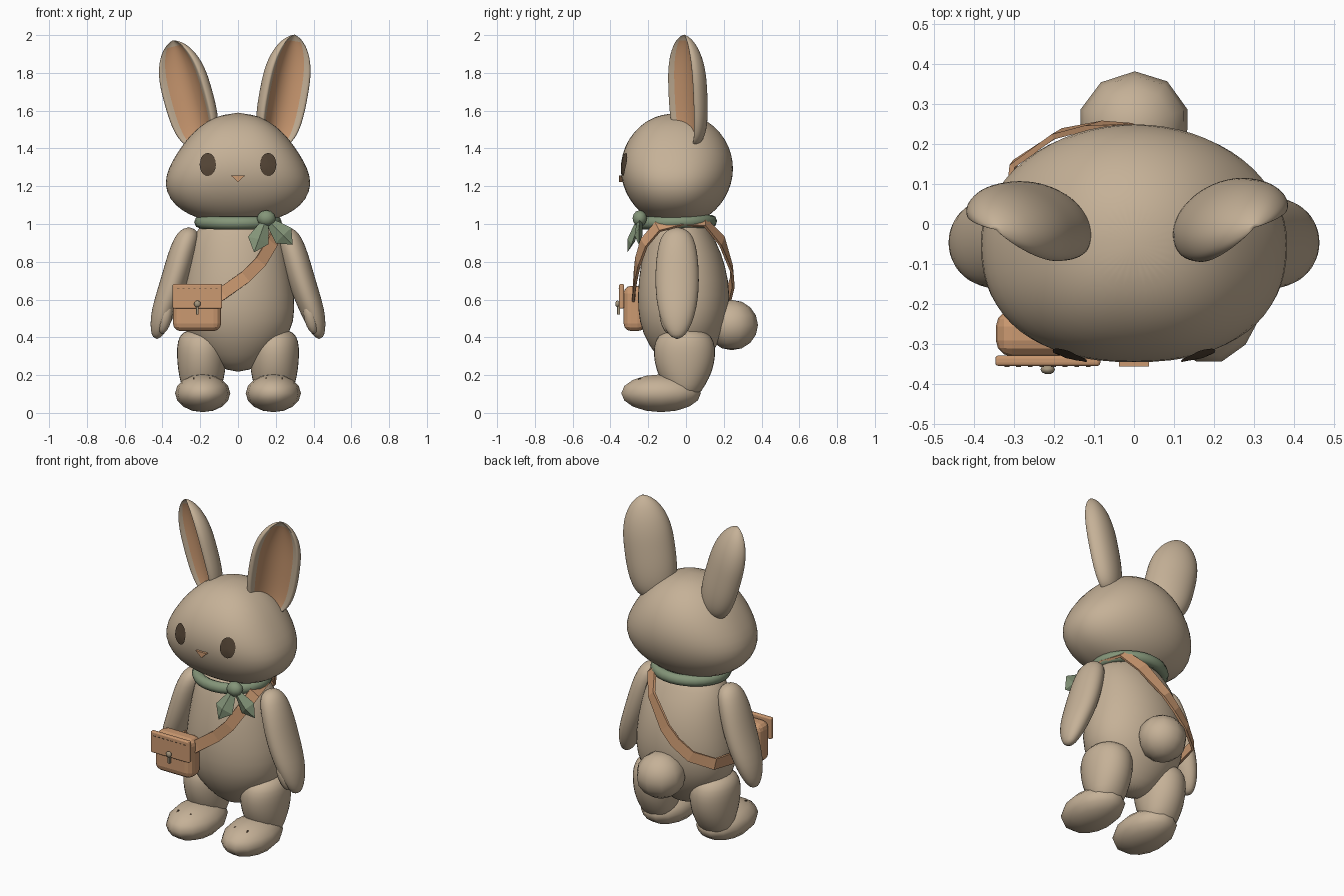
import bpy, bmesh, math
from mathutils import Vector, Matrix
from mathutils.bvhtree import BVHTree

cube = bpy.data.objects.get("Cube")
if cube:
    bpy.data.objects.remove(cube)


def material(name, rgb):
    m = bpy.data.materials.new(name)
    m.use_nodes = True
    m.diffuse_color = (*rgb, 1)
    m.node_tree.nodes["Principled BSDF"].inputs["Base Color"].default_value = (*rgb, 1)
    return m


FUR = material("fur_beige", (0.56, 0.44, 0.31))
LEATHER = material("tan_leather", (0.6, 0.32, 0.165))
GREEN = material("scarf_green", (0.23, 0.3, 0.19))
DARK = material("dark_brown", (0.09, 0.06, 0.037))
METAL = material("dull_metal", (0.38, 0.31, 0.21))


def make(name, verts, faces, mats, smooth=True, sub=0):
    me = bpy.data.meshes.new(name)
    me.from_pydata(verts, [], faces)
    bm = bmesh.new()
    bm.from_mesh(me)
    bmesh.ops.recalc_face_normals(bm, faces=bm.faces)
    bm.to_mesh(me)
    bm.free()
    for m in mats:
        me.materials.append(m)
    for p in me.polygons:
        p.use_smooth = smooth
    ob = bpy.data.objects.new(name, me)
    bpy.context.collection.objects.link(ob)
    if sub:
        mod = ob.modifiers.new("Smooth", "SUBSURF")
        mod.levels = mod.render_levels = sub
    return ob


def skin(rings, start, end):
    """Join equal rings of points into a closed body with a point at each end."""
    n = len(rings[0])
    verts = [start] + [p for r in rings for p in r] + [end]
    last = len(verts) - 1
    faces = [(0, 1 + (j + 1) % n, 1 + j) for j in range(n)]
    for i in range(len(rings) - 1):
        a, b = 1 + i * n, 1 + (i + 1) * n
        faces += [(a + j, a + (j + 1) % n, b + (j + 1) % n, b + j) for j in range(n)]
    a = last - n
    faces += [(a + j, a + (j + 1) % n, last) for j in range(n)]
    return verts, faces


def loft(name, rows, bottom, top, mat, seg=24, front_power=2.0, sub=1, smooth=True):
    """rows: height, centre x, centre y, half width, front depth, back depth."""
    rings = []
    for z, cx, cy, rx, front, back in rows:
        ring = []
        for j in range(seg):
            c, s = (f(math.tau * j / seg) for f in (math.cos, math.sin))
            power = front_power if s < 0 else 2.05
            u = math.copysign(abs(c) ** (2 / power), c)
            v = math.copysign(abs(s) ** (2 / power), s)
            ring.append((cx + rx * u, cy + v * (back if s > 0 else front), z))
        rings.append(ring)
    return make(name, *skin(rings, bottom, top), [mat], smooth, sub)


def ball(name, centre, radii, mat, seg=12, rings=8):
    rows = []
    for i in range(1, rings):
        a = math.pi * i / rings
        r = math.sin(a)
        rows.append((-math.cos(a) * radii[2], 0, 0, r * radii[0], r * radii[1], r * radii[1]))
    ob = loft(name, rows, (0, 0, -radii[2]), (0, 0, radii[2]), mat, seg, 2, 0)
    ob.location = centre
    return ob


def box(name, centre, size, mat, bevel=0.0):
    bm = bmesh.new()
    bmesh.ops.create_cube(bm, size=1, matrix=Matrix.Diagonal((*size, 1)))
    me = bpy.data.meshes.new(name)
    bm.to_mesh(me)
    bm.free()
    me.materials.append(mat)
    ob = bpy.data.objects.new(name, me)
    bpy.context.collection.objects.link(ob)
    ob.location = centre
    if bevel:
        mod = ob.modifiers.new("Bevel", "BEVEL")
        mod.width, mod.segments = bevel, 3
    return ob


# Head: wide cheeks, rounded crown
head_widths = [(1.01, .13), (1.03, .215), (1.07, .3), (1.13, .364), (1.21, .392), (1.29, .373),
               (1.37, .328), (1.45, .272), (1.52, .203), (1.57, .118)]
rows = []
for z, w in head_widths:
    d = math.sqrt(max(0.0, .302 ** 2 - (z - 1.293) ** 2))
    rows.append((z, 0, -.048, w, d, d))
head = loft("head", rows, (0, -.05, .997), (0, -.05, 1.592), FUR, 32, 2.4)

# Torso
loft("body", [(.235, 0, -.01, .09, .08, .08), (.3, 0, -.01, .18, .15, .14), (.42, 0, -.01, .285, .225, .215),
              (.55, 0, -.01, .308, .25, .245), (.7, 0, -.01, .29, .245, .24), (.85, 0, -.015, .262, .215, .205),
              (.95, 0, -.03, .236, .17, .165), (1.03, 0, -.04, .17, .13, .13)],
     (0, -.01, .215), (0, -.04, 1.06), FUR)

# Tail
tail = ball("tail", (0, .243, .465), (.14, .137, .133), FUR, 10, 8)
tail.rotation_euler.z = math.pi / 10

# Eyes laid onto the face
tree = BVHTree.FromPolygons([v.co for v in head.data.vertices], [list(p.vertices) for p in head.data.polygons])
for side, label in ((1, "left"), (-1, "right")):
    def on_face(r, a):
        x, z = side * .16 + .043 * r * math.cos(a), 1.315 + .061 * r * math.sin(a)
        hit = tree.ray_cast(Vector((x, -1, z)), Vector((0, 1, 0)))[0]
        return (x, hit.y - .005, z)
    n = 20
    verts = [on_face(0, 0)] + [on_face(r, math.tau * j / n) for r in (.5, 1) for j in range(n)]
    faces = [(0, 1 + j, 1 + (j + 1) % n) for j in range(n)]
    faces += [(1 + j, 1 + n + j, 1 + n + (j + 1) % n, 1 + (j + 1) % n) for j in range(n)]
    make(label + "_eye", verts, faces, [DARK])

# Nose
nose = [(x, y, z) for y in (-.356, -.32) for x, z in ((-.038, 1.257), (.038, 1.257), (0, 1.222))]
make("nose", nose, [(0, 1, 2), (3, 4, 5), (0, 1, 4, 3), (1, 2, 5, 4), (2, 0, 3, 5)], [LEATHER], False)

# Ears: deep rounded back, rolled rim, hollow coloured inside
section = [(math.cos(math.pi * i / 8), math.sin(math.pi * i / 8)) for i in range(9)]
section += [(-.97, -.22), (-.85, -.42), (-.7, -.16), (-.36, .22), (0, .34), (.36, .22), (.7, -.16), (.85, -.42), (.97, -.22)]
ear_widths = [(.03, .08), (.13, .124), (.3, .143), (.5, .144), (.66, .141), (.8, .121), (.9, .088), (.95, .06), (.98, .036)]


def ear(name, base, tip, side, yaw):
    base, tip = Vector(base), Vector(tip)
    axis = tip - base
    wide = Vector((math.cos(yaw), side * math.sin(yaw), 0))
    wide = (wide - axis * wide.dot(axis) / axis.length_squared).normalized()
    back = axis.cross(wide).normalized()
    rings = [[base + axis * t + wide * u * w + back * v * w * .68 for u, v in section] for t, w in ear_widths]
    ob = make(name, *skin(rings, base, tip + axis * .01), [FUR, LEATHER], True, 2)
    n = len(section)
    for p in ob.data.polygons:
        if len(p.vertices) == 4:
            if all(11 <= (i - 1) % n <= 15 and (i - 1) // n < len(rings) - 1 for i in p.vertices):
                p.material_index = 1


ear("left_ear", (.19, .015, 1.405), (.3, -.01, 2.0), 1, math.radians(32))
ear("right_ear", (-.19, .01, 1.405), (-.345, -.015, 1.97), -1, math.radians(27))

# Limbs, mirrored
arm_rows = [(.41, .427, .033, .045), (.47, .412, .054, .08), (.55, .389, .07, .105), (.65, .353, .076, .118),
            (.75, .322, .077, .118), (.85, .295, .076, .11), (.93, .27, .068, .09), (.967, .262, .046, .058)]
leg_rows = [(.09, .09, .075), (.15, .112, .115), (.22, .128, .152), (.31, .136, .17), (.38, .132, .162), (.43, .108, .125)]
for s, label in ((1, "left"), (-1, "right")):
    loft(label + "_arm", [(z, s * x, -.047, w, d, d) for z, x, w, d in arm_rows],
         (s * .43, -.047, .385), (s * .26, -.047, .988), FUR, 16)
    thumb = ball(label + "_thumb", (s * .385, -.105, .5), (.034, .034, .085), FUR, 10)
    thumb.rotation_euler = (math.radians(12), s * math.radians(-14), 0)
    loft(label + "_leg", [(z, s * .192, -.008, w, d, d) for z, w, d in leg_rows],
         (s * .192, 0, .06), (s * .192, 0, .455), FUR, 16)
    ball(label + "_foot", (s * .187, -.132, .104), (.146, .216, .1), FUR, 14, 8)
    for x in (.15, .235):
        mark = box(label + "_toe_mark", (s * x, -.247, .173), (.008, .026, .016), DARK)
        mark.rotation_euler.x = math.radians(35)

# Scarf: neck ring, knot and two folded ends
ring = []
for i in range(28):
    a = math.tau * i / 28
    c, sn = math.cos(a), math.sin(a)
    ring.append([(c * (.2 + .032 * math.cos(b)), -.052 + sn * (.185 + .032 * math.cos(b)),
                  1.01 + .005 * sn + .034 * math.sin(b)) for b in (math.tau * k / 8 for k in range(8))])
verts = [p for r in ring for p in r]
faces = [(i * 8 + k, i * 8 + (k + 1) % 8, (i + 1) % 28 * 8 + (k + 1) % 8, (i + 1) % 28 * 8 + k)
         for i in range(28) for k in range(8)]
make("scarf_ring", verts, faces, [GREEN])
knot = Vector((.15, -.245, 1.03))
ball("scarf_knot", knot, (.05, .04, .043), GREEN, 10, 6)
for name, tip in (("scarf_end_inner", (.085, -.31, .85)), ("scarf_end_outer", (.29, -.25, .89))):
    d = Vector(tip) - knot
    L = d.length
    end = loft(name, [(.02, 0, 0, .02, .015, .015), (L * .65, 0, 0, .058, .024, .018)],
               (0, 0, 0), (0, 0, L), GREEN, 4, 2, 0, False)
    z = d.normalized()
    x = Vector((0, 1, 0)).cross(z).normalized()
    end.matrix_world = Matrix.Translation(knot) @ Matrix((x, z.cross(x), z)).transposed().to_4x4()

# Shoulder strap: flat band round the torso
path = [Vector(p) for p in (
    (-.17, -.275, .57), (-.08, -.275, .635), (.04, -.268, .72), (.12, -.255, .8), (.18, -.222, .9),
    (.215, -.15, .985), (.2, -.03, 1.015), (.16, .1, 1.01), (.1, .19, .91), (-.03, .243, .76),
    (-.1, .245, .69), (-.19, .225, .62), (-.3, .15, .575), (-.32, 0, .56), (-.3, -.15, .55), (-.26, -.25, .55))]
verts, faces = [], []
for i, p in enumerate(path):
    along = (path[min(i + 1, len(path) - 1)] - path[max(i - 1, 0)]).normalized()
    out = Vector((p.x * .7, p.y, max(0, p.z - .95) * 2))
    out = (out - along * out.dot(along)).normalized()
    across = along.cross(out) * .033
    out *= .007
    verts += [p + across + out, p - across + out, p - across - out, p + across - out]
    if i:
        b = 4 * i
        faces += [(b - 4 + k, b - 4 + (k + 1) % 4, b + (k + 1) % 4, b + k) for k in range(4)]
faces += [(0, 1, 2, 3), tuple(len(verts) - k for k in (4, 3, 2, 1))]
make("shoulder_strap", verts, faces, [LEATHER], False)

# Satchel
box("bag_body", (-.217, -.273, .553), (.255, .115, .24), LEATHER, .04)
box("bag_flap", (-.215, -.341, .617), (.262, .026, .13), LEATHER, .008)
for i in range(8):
    box("flap_stitch", (-.317 + i * .029, -.355, .658), (.012, .004, .003), DARK)
box("clasp_bar", (-.215, -.357, .55), (.014, .016, .06), METAL, .003)
ball("clasp_stud", (-.215, -.363, .577), (.018, .012, .018), METAL, 10, 6)
